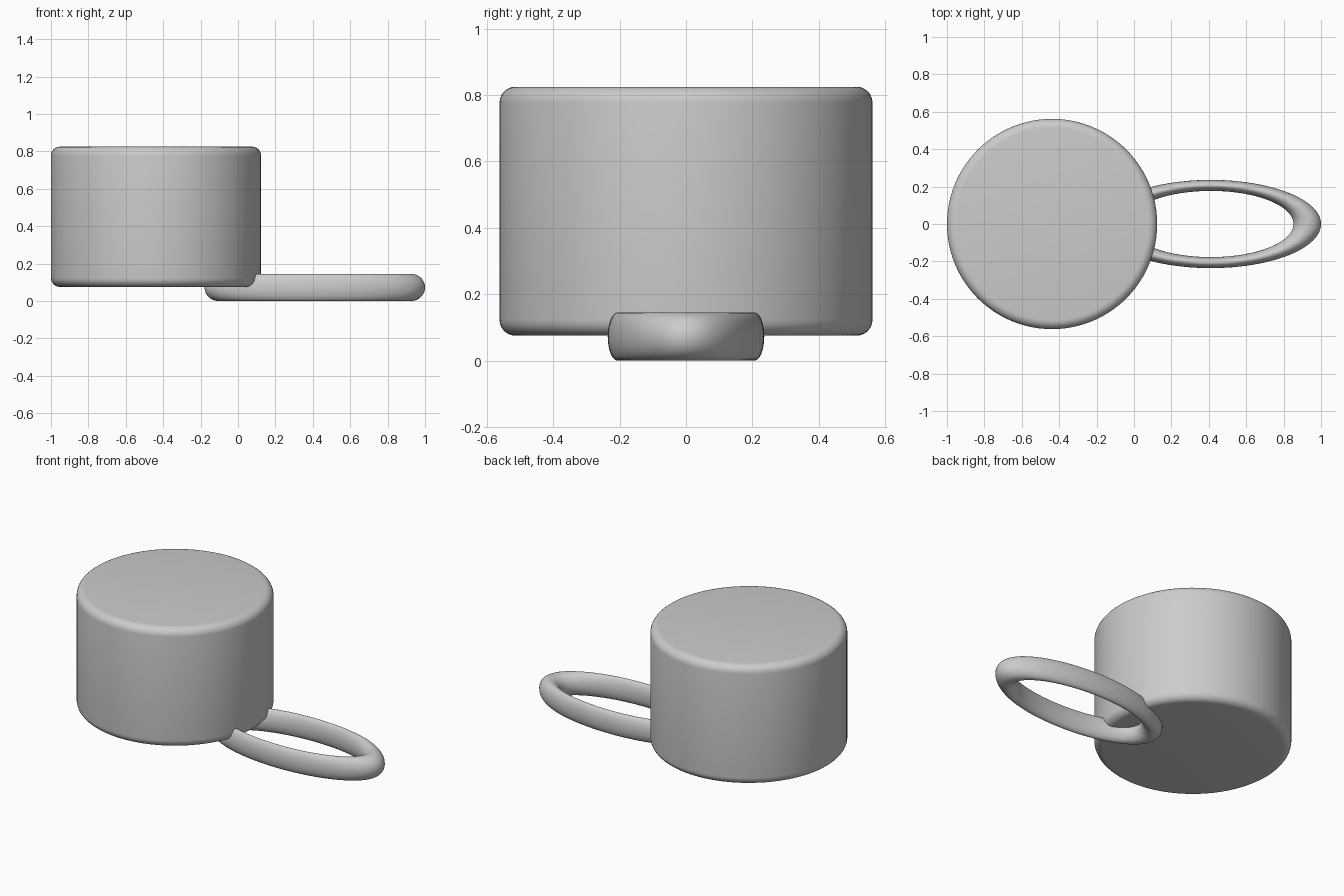
import bpy, math

if "Cube" in bpy.data.objects:
    bpy.data.objects.remove(bpy.data.objects["Cube"])

# Cup body: solid cylinder with rounded rims
bpy.ops.mesh.primitive_cylinder_add(vertices=96, radius=0.562, depth=0.75,
                                    location=(-0.438, 0, 0.45))
body = bpy.context.object
body.name = "cup_body"
bevel = body.modifiers.new("rounded_rims", 'BEVEL')
bevel.width = 0.048
bevel.segments = 6
bevel.limit_method = 'ANGLE'
bevel.angle_limit = math.radians(40)
bpy.ops.object.modifier_apply(modifier=bevel.name)
bpy.ops.object.shade_smooth_by_angle(angle=math.radians(35))

# Handle: torus squashed across y into a long flat loop
bpy.ops.mesh.primitive_torus_add(major_radius=0.516, minor_radius=0.0735,
                                 major_segments=96, minor_segments=32,
                                 location=(0.4105, 0, 0.0725))
handle = bpy.context.object
handle.name = "loop_handle"
handle.scale = (1, 0.4, 0.0725 / 0.0735)
bpy.ops.object.transform_apply(location=False, rotation=False, scale=True)
bpy.ops.object.shade_smooth()
